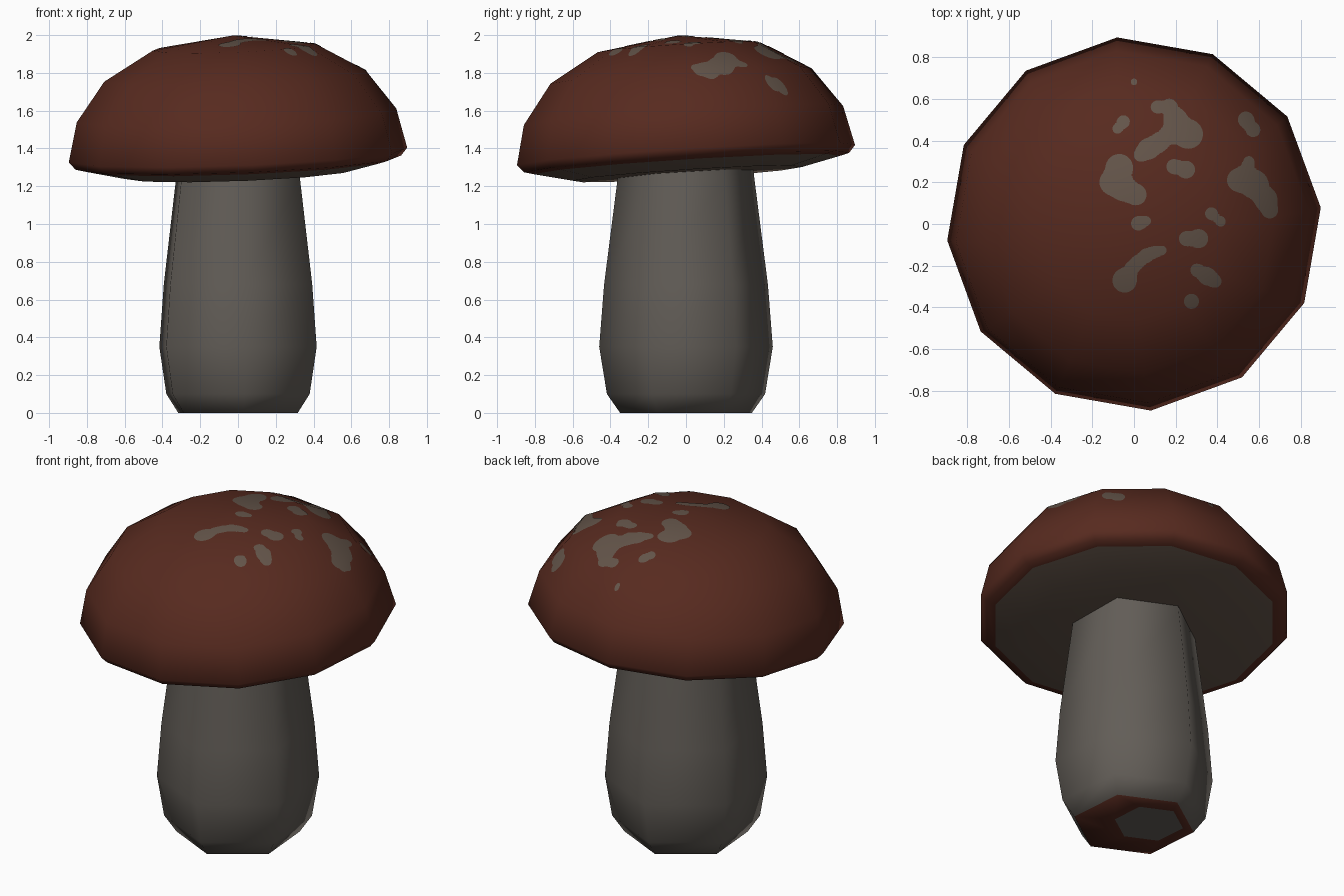
import bpy, math
from mathutils import Vector, Matrix
from mathutils.bvhtree import BVHTree

if "Cube" in bpy.data.objects:
    bpy.data.objects.remove(bpy.data.objects["Cube"])


def material(name, rgb):
    m = bpy.data.materials.new(name)
    lin = [((c / 255 + 0.055) / 1.055) ** 2.4 for c in rgb]
    m.diffuse_color = (*lin, 1)
    m.use_nodes = True
    m.node_tree.nodes["Principled BSDF"].inputs["Base Color"].default_value = m.diffuse_color
    return m


brown = material("red_brown", (87, 42, 31))
grey = material("stem_grey", (98, 93, 87))
warm = material("warm_grey", (99, 84, 73))


def add_object(name, verts, faces, mats, indices=None):
    me = bpy.data.meshes.new(name)
    me.from_pydata(verts, [], faces)
    for m in mats:
        me.materials.append(m)
    for i, p in enumerate(me.polygons):
        p.use_smooth = True
        p.material_index = indices[i] if indices else 0
    ob = bpy.data.objects.new(name, me)
    bpy.context.collection.objects.link(ob)
    return ob


def lathe(profile, sides, turn):
    """Rings of (radius, z) from bottom to top; radius 0 makes a pole.
    Returns verts, faces and the band number of every face."""
    verts, faces, bands, rings = [], [], [], []
    for r, z in profile:
        n = sides if r else 1
        rings.append([len(verts) + i for i in range(n)])
        for i in range(n):
            a = math.radians(turn) + math.tau * i / sides
            verts.append(Vector((r * math.cos(a), r * math.sin(a), z)))
    for b, (lo, hi) in enumerate(zip(rings, rings[1:])):
        for i in range(sides):
            j = (i + 1) % sides
            if len(lo) == 1:
                f = (lo[0], hi[j], hi[i])
            elif len(hi) == 1:
                f = (lo[i], lo[j], hi[0])
            else:
                f = (lo[i], lo[j], hi[j], hi[i])
            faces.append(f)
            bands.append(b)
    return verts, faces, bands


# Stem: six-sided, stained brown around the underside
stem_profile = [(0, 0), (0.2, 0), (0.35, 0), (0.42, 0.1), (0.461, 0.35),
                (0.435, 0.68), (0.362, 1.25), (0.358, 1.29)]
v, f, bands = lathe(stem_profile, 6, 34.6)
for p in v[:7]:
    p += Vector((-0.06, 0.06, 0))
add_object("stem", v, f, [grey, brown], [1 if b == 1 else 0 for b in bands])

# Cap: twelve-sided dome, slightly tilted, with a warm grey underside
tilt = Vector((0, 0, 1)).rotation_difference(Vector((-0.038, -0.063, 1))).to_matrix().to_4x4()
place = Matrix.Translation((0, 0, 1.365)) @ tilt
cap_profile = [(0, -0.1), (0.61, -0.1), (0.815, -0.053), (0.866, -0.04), (0.9, 0),
               (0.85, 0.21), (0.695, 0.42), (0.433, 0.572), (0, 0.635)]
v, f, bands = lathe(cap_profile, 12, 5.1)
v = [place @ p for p in v]
add_object("cap", v, f, [brown, warm], [1 if b < 2 else 0 for b in bands])
cap_tree = BVHTree.FromPolygons(v, f)

# Spots: blended circles (x, y, radius) in plan, laid on the cap as thin plates
spots = [
    [(0, 0.68, 0.016)],
    [(-0.05, 0.49, 0.03), (-0.08, 0.455, 0.022)],
    [(0.11, 0.56, 0.03), (0.17, 0.565, 0.034), (0.2, 0.5, 0.055), (0.26, 0.43, 0.07),
     (0.17, 0.43, 0.045), (0.12, 0.39, 0.045), (0.07, 0.36, 0.05), (0.03, 0.33, 0.03)],
    [(0.19, 0.275, 0.035), (0.25, 0.26, 0.042)],
    [(-0.07, 0.27, 0.065), (-0.105, 0.2, 0.06), (-0.05, 0.17, 0.06), (0.01, 0.14, 0.05)],
    [(0.02, 0.003, 0.034), (0.06, 0.015, 0.02)],
    [(0.55, 0.3, 0.024), (0.54, 0.26, 0.03), (0.5, 0.21, 0.055), (0.575, 0.19, 0.068),
     (0.63, 0.12, 0.055), (0.65, 0.065, 0.038)],
    [(0.535, 0.5, 0.038), (0.57, 0.45, 0.034)],
    [(0.37, 0.05, 0.03), (0.415, 0.012, 0.024)],
    [(0.25, -0.07, 0.035), (0.31, -0.07, 0.045)],
    [(-0.045, -0.27, 0.058), (-0.01, -0.21, 0.03), (0.02, -0.18, 0.03),
     (0.06, -0.15, 0.032), (0.1, -0.133, 0.025), (0.135, -0.126, 0.02)],
    [(0.3, -0.22, 0.03), (0.35, -0.25, 0.042), (0.39, -0.275, 0.028)],
    [(0.275, -0.37, 0.036)],
]
STEP = 0.01


def distance(x, y, blob):
    k = 0.012
    return -k * math.log(sum(math.exp(-(math.hypot(x - a, y - b) - r) / k) for a, b, r in blob))


verts, faces, normals = [], [], []
for blob in spots:
    ids, cells, count = {}, [], {}
    x0 = min(a - r for a, b, r in blob) - 0.03
    x1 = max(a + r for a, b, r in blob) + 0.03
    y0 = min(b - r for a, b, r in blob) - 0.03
    y1 = max(b + r for a, b, r in blob) + 0.03
    for i in range(int((x1 - x0) / STEP) + 1):
        for j in range(int((y1 - y0) / STEP) + 1):
            if distance(x0 + (i + 0.5) * STEP, y0 + (j + 0.5) * STEP, blob) < 0:
                cell = [(i, j), (i + 1, j), (i + 1, j + 1), (i, j + 1)]
                cells.append(cell)
                for c in cell:
                    count[c] = count.get(c, 0) + 1
    for c, n in count.items():
        x, y = x0 + c[0] * STEP, y0 + c[1] * STEP
        if n < 4:  # pull border points onto the outline
            d, e = distance(x, y, blob), 0.001
            gx = (distance(x + e, y, blob) - d) / e
            gy = (distance(x, y + e, blob) - d) / e
            x, y = x - gx * d, y - gy * d
        hit = cap_tree.ray_cast(Vector((x, y, 3)), Vector((0, 0, -1)))[0]
        q = place.inverted() @ hit
        nrm = (tilt @ Vector((q.x / 0.78, q.y / 0.78, q.z / 0.5 + 0.1))).normalized()
        ids[c] = len(verts)
        verts.append(hit + nrm * 0.0025)
        normals.append(nrm)
    faces += [[ids[c] for c in cell] for cell in cells]

spot_ob = add_object("cap_spots", verts, faces, [warm])
spot_ob.data.normals_split_custom_set_from_vertices(normals)
